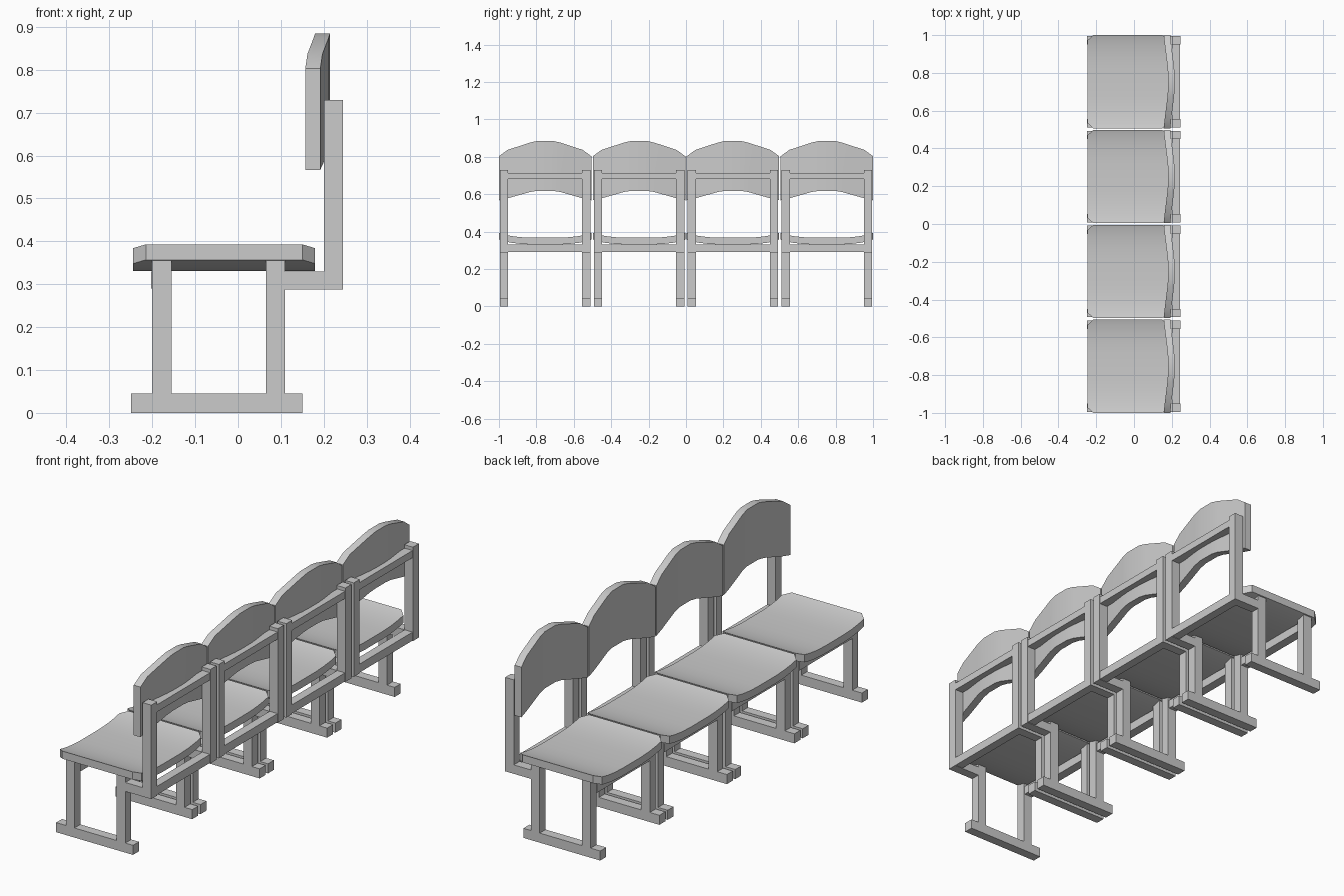
import bpy, bmesh, math

cube = bpy.data.objects.get("Cube")
if cube:
    bpy.data.objects.remove(cube)

grey = bpy.data.materials.new("plain grey")
grey.use_nodes = True
GREY = (0.6, 0.6, 0.6, 1)
grey.diffuse_color = GREY
grey.node_tree.nodes["Principled BSDF"].inputs["Base Color"].default_value = GREY


def finish(bm, name, smooth=False):
    bmesh.ops.recalc_face_normals(bm, faces=bm.faces)
    mesh = bpy.data.meshes.new(name)
    bm.to_mesh(mesh)
    bm.free()
    mesh.materials.append(grey)
    obj = bpy.data.objects.new(name, mesh)
    bpy.context.collection.objects.link(obj)
    if smooth:
        bpy.ops.object.select_all(action="DESELECT")
        obj.select_set(True)
        bpy.context.view_layer.objects.active = obj
        bpy.ops.object.shade_smooth_by_angle(angle=math.radians(25))
    return obj


def box(name, x, y, z):
    bm = bmesh.new()
    bmesh.ops.create_cube(bm, size=1)
    for v in bm.verts:
        v.co = [lo + (c + 0.5) * (hi - lo) for c, (lo, hi) in zip(v.co, (x, y, z))]
    return finish(bm, name)


def loft(name, rings):
    """Skin a row of four-cornered sections and cap both ends."""
    bm = bmesh.new()
    rows = [[bm.verts.new(p) for p in ring] for ring in rings]
    for a, b in zip(rows, rows[1:]):
        for i in range(4):
            j = (i + 1) % 4
            bm.faces.new((a[i], a[j], b[j], b[i]))
    bm.faces.new(rows[0])
    bm.faces.new(rows[-1])
    return finish(bm, name, True)


def mirrored(half):
    """Extend (offset, ...) stations from the middle outwards to both sides."""
    return [(-s[0], *s[1:]) for s in reversed(half)] + half


# Seat stations: offset, front x, rear x, top z
SEAT = mirrored([(0.07, -0.245, 0.18, 0.367), (0.13, -0.245, 0.18, 0.37),
                 (0.18, -0.245, 0.18, 0.376), (0.22, -0.245, 0.18, 0.384),
                 (0.247, -0.215, 0.15, 0.393)])
# Backrest stations: offset, front x, bottom z, top z
BACK = mirrored([(0.04, 0.18, 0.618, 0.885), (0.08, 0.177, 0.612, 0.876),
                 (0.2, 0.162, 0.578, 0.837), (0.247, 0.157, 0.567, 0.803)])


def chair(n, cy):
    # Dished seat and bowed backrest
    loft(f"seat_{n}", [((a, cy + t, z - 0.036), (b, cy + t, z - 0.036),
                        (b, cy + t, z), (a, cy + t, z)) for t, a, b, z in SEAT])
    loft(f"backrest_{n}", [((x, cy + t, lo), (x + 0.035, cy + t, lo),
                            (x + 0.035, cy + t, hi), (x, cy + t, hi))
                           for t, x, lo, hi in BACK])
    # Two side frames
    for side, s in (("left", 1), ("right", -1)):
        y = sorted((cy + s * 0.198, cy + s * 0.242))
        tag = f"{side}_{n}"
        box(f"foot_{tag}", (-0.25, 0.15), y, (0, 0.045))
        box(f"front_leg_{tag}", (-0.2, -0.155), y, (0.045, 0.355))
        box(f"rear_leg_{tag}", (0.065, 0.11), y, (0.045, 0.355))
        box(f"side_arm_{tag}", (0.11, 0.245), y, (0.288, 0.33))
        box(f"back_post_{tag}", (0.2, 0.245), y, (0.33, 0.73))
    # Rails joining the frames
    span = (cy - 0.2, cy + 0.2)
    box(f"top_rail_{n}", (0.202, 0.243), span, (0.68, 0.714))
    box(f"rear_rail_{n}", (0.202, 0.243), span, (0.29, 0.33))
    box(f"front_rail_{n}", (-0.203, -0.16), span, (0.29, 0.33))


for i in range(4):
    chair(i + 1, (i - 1.5) * 0.502)
